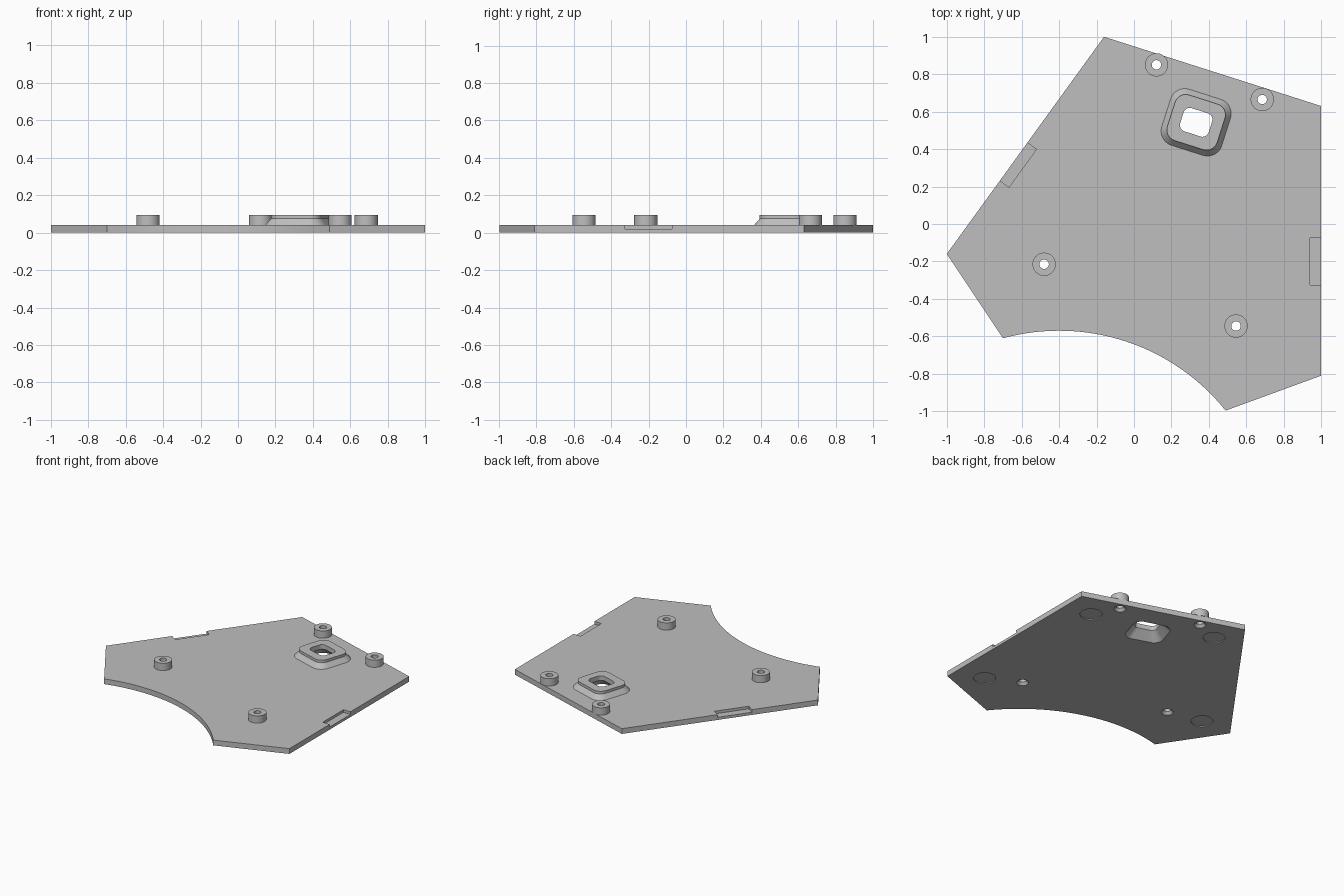
import bpy, bmesh, math
from mathutils import Vector

cube = bpy.data.objects.get("Cube")
if cube:
    bpy.data.objects.remove(cube)

grey = bpy.data.materials.new("light_grey")
grey.use_nodes = True
COLOR = (0.52, 0.52, 0.52, 1)
grey.diffuse_color = COLOR
grey.node_tree.nodes["Principled BSDF"].inputs["Base Color"].default_value = COLOR

THICK, TOP = 0.04, 0.095
TILT = math.radians(-17.7)


def loft(name, rings, closed=False):
    """Skin matching rings of points; cap the ends or close the loop."""
    bm = bmesh.new()
    loops = [[bm.verts.new(p) for p in ring] for ring in rings]
    pairs = list(zip(loops, loops[1:]))
    if closed:
        pairs.append((loops[-1], loops[0]))
    else:
        bm.faces.new(loops[0])
        bm.faces.new(loops[-1])
    for a, b in pairs:
        for i in range(len(a)):
            j = (i + 1) % len(a)
            bm.faces.new((a[i], a[j], b[j], b[i]))
    bmesh.ops.recalc_face_normals(bm, faces=bm.faces)
    mesh = bpy.data.meshes.new(name)
    bm.to_mesh(mesh)
    bm.free()
    mesh.materials.append(grey)
    obj = bpy.data.objects.new(name, mesh)
    bpy.context.collection.objects.link(obj)
    return obj


def activate(obj):
    bpy.ops.object.select_all(action='DESELECT')
    obj.select_set(True)
    bpy.context.view_layer.objects.active = obj


def smooth(obj):
    activate(obj)
    bpy.ops.object.shade_smooth_by_angle(angle=math.radians(30))


def circle(c, r, z, n=40):
    return [(c[0] + r * math.cos(math.tau * i / n), c[1] + r * math.sin(math.tau * i / n), z)
            for i in range(n)]


def rounded(c, hw, hh, r, z, n=8):
    """Tilted rounded rectangle."""
    pts = []
    for q, (sx, sy) in enumerate([(1, 1), (-1, 1), (-1, -1), (1, -1)]):
        for i in range(n + 1):
            a = math.pi / 2 * (q + i / n)
            x = sx * (hw - r) + r * math.cos(a)
            y = sy * (hh - r) + r * math.sin(a)
            pts.append((c[0] + x * math.cos(TILT) - y * math.sin(TILT),
                        c[1] + x * math.sin(TILT) + y * math.cos(TILT), z))
    return pts


def at(points, z):
    return [(x, y, z) for x, y in points]


# Plate outline with a concave arc along the front
arc_c, arc_r = Vector((-0.4, -1.71)), 1.14
start, end = Vector((-0.70, -0.61)) - arc_c, Vector((0.485, -1.0)) - arc_c
a0, a1 = math.atan2(start.y, start.x), math.atan2(end.y, end.x)
arc = [(arc_c.x + arc_r * math.cos(a0 + (a1 - a0) * i / 40),
        arc_c.y + arc_r * math.sin(a0 + (a1 - a0) * i / 40)) for i in range(41)]
outline = arc + [(1, -0.81), (1, 0.63), (-0.16, 1), (-1, -0.16)]
plate = loft("base_plate", [at(outline, 0), at(outline, THICK)])

posts = [(0.12, 0.85), (0.685, 0.665), (-0.48, -0.215), (0.545, -0.545)]
pads = [(0.79, 0.48), (-0.07, 0.776), (0.786, -0.667), (-0.745, -0.158)]
port = (0.332, 0.543)


def funnel(z):
    """Tapered inside of the port, narrowing upward."""
    t = z / 0.06
    return rounded(port, 0.137 - 0.057 * t, 0.124 - 0.059 * t, 0.065 - 0.03 * t, z)


def notch(mid, along, inward):
    """Shallow ledge cutter on a plate edge."""
    m, u, v = Vector(mid), Vector(along).normalized() * 0.125, Vector(inward).normalized()
    quad = [m - u - v * 0.1, m + u - v * 0.1, m + u + v * 0.06, m - u + v * 0.06]
    return loft("notch_cutter", [at(quad, 0.02), at(quad, 0.1)])


# Cutters: edge notches, countersunk screw holes, pad recesses, port funnel
cutters = [notch((1, -0.2), (0, 1), (-1, 0)),
           notch((-0.643, 0.333), (0.84, 1.16), (1.16, -0.84)),
           loft("port_cutter", [funnel(-0.02), funnel(0.055)])]
for p in posts:
    cutters.append(loft("screw_cutter", [circle(p, 0.0505, -0.01), circle(p, 0.025, 0.02),
                                         circle(p, 0.025, 0.06)]))
for p in pads:
    cutters.append(loft("pad_cutter", [circle(p, 0.076, -0.01), circle(p, 0.076, 0.007)]))

for cutter in cutters:
    cutter.hide_render = True
    activate(plate)
    mod = plate.modifiers.new("cut", 'BOOLEAN')
    mod.operation, mod.solver, mod.object = 'DIFFERENCE', 'EXACT', cutter
    bpy.ops.object.modifier_apply(modifier=mod.name)
    bpy.data.objects.remove(cutter)
smooth(plate)

# Hollow standoffs
for i, p in enumerate(posts):
    smooth(loft(f"standoff_{i + 1}", [circle(p, 0.062, THICK), circle(p, 0.062, TOP),
                                      circle(p, 0.025, TOP), circle(p, 0.025, THICK)], True))

# Raised port collar: sloped skirt, upright rim, hollow inside
smooth(loft("port_collar", [rounded(port, 0.168, 0.157, 0.08, THICK),
                            rounded(port, 0.14, 0.128, 0.06, 0.075),
                            rounded(port, 0.14, 0.128, 0.06, TOP),
                            rounded(port, 0.08, 0.065, 0.035, TOP),
                            funnel(0.06), funnel(THICK)], True))
